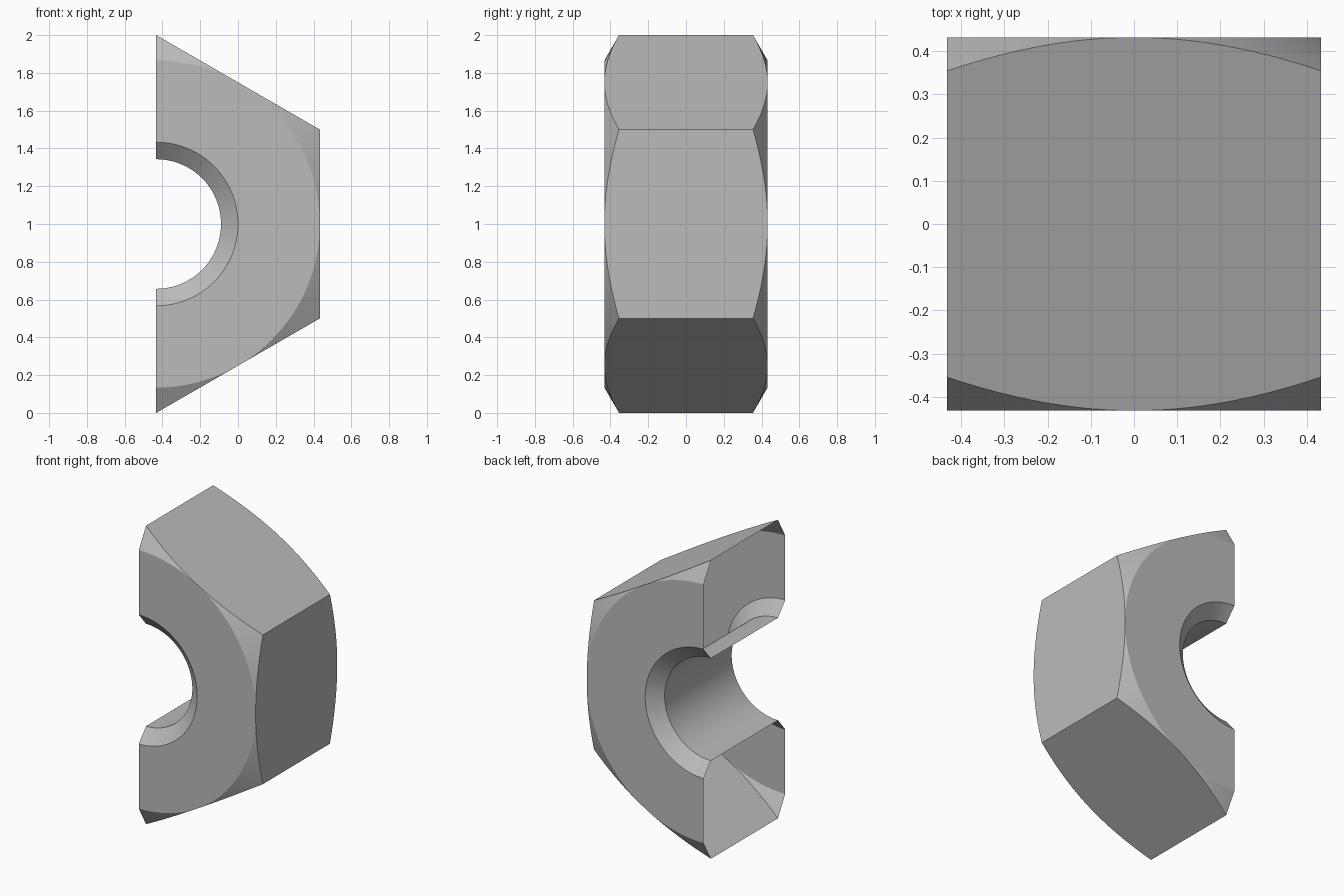
import bpy, bmesh, math

if "Cube" in bpy.data.objects:
    bpy.data.objects.remove(bpy.data.objects["Cube"])

CX, CZ = -0.433, 1.0          # axis of the bore
FLAT, HALF = 0.866, 0.432     # flat-to-centre distance, half thickness
BORE, SINK, EDGE = 0.343, 0.433, 0.355
STEPS = 72

steel = bpy.data.materials.new("light grey")
steel.diffuse_color = (0.5, 0.5, 0.5, 1)
steel.use_nodes = True
steel.node_tree.nodes["Principled BSDF"].inputs["Base Color"].default_value = steel.diffuse_color


def section(t):
    """Radial cross-section (radius, y) of the chamfered hexagon at angle t."""
    local = (t + math.pi / 6) % (math.pi / 3) - math.pi / 6
    hexr = FLAT / math.cos(local)
    drop = (hexr - FLAT) * math.tan(math.pi / 6)
    back = [(BORE, EDGE), (SINK, HALF), (FLAT, HALF), (hexr, HALF - drop)]
    return back + [(r, -y) for r, y in reversed(back)]


# Half nut: sweep the section half a turn, leaving the cut side open
bm = bmesh.new()
rings = []
for i in range(STEPS + 1):
    t = -math.pi / 2 + math.pi * i / STEPS
    rings.append([bm.verts.new((CX + r * math.cos(t), y, CZ + r * math.sin(t)))
                  for r, y in section(t)])
for a, b in zip(rings, rings[1:]):
    for k in range(8):
        n = (k + 1) % 8
        bm.faces.new((b[k], b[n], a[n], a[k]))
bmesh.ops.remove_doubles(bm, verts=bm.verts, dist=1e-5)

# Merge the slices of each flat hexagon side
bmesh.ops.dissolve_limit(bm, angle_limit=math.radians(0.3),
                         verts=bm.verts, edges=bm.edges)
bmesh.ops.triangulate(bm, faces=[f for f in bm.faces if len(f.verts) > 4])

mesh = bpy.data.meshes.new("half_hex_nut")
bm.to_mesh(mesh)
bm.free()
mesh.materials.append(steel)
nut = bpy.data.objects.new("half_hex_nut", mesh)
bpy.context.collection.objects.link(nut)
bpy.context.view_layer.objects.active = nut
nut.select_set(True)
bpy.ops.object.shade_smooth_by_angle(angle=math.radians(25))
